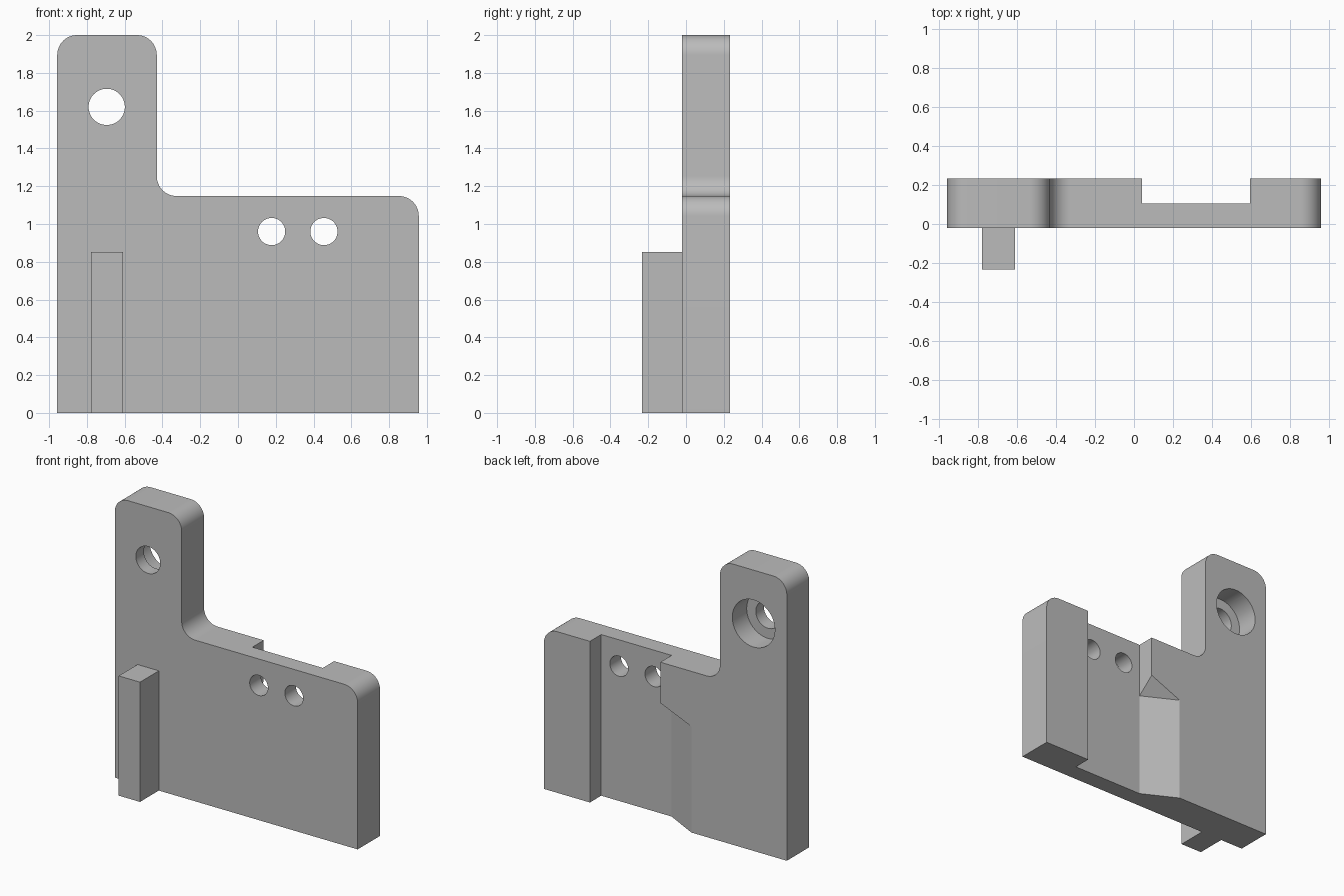
import bpy, bmesh
from math import cos, sin, pi, radians
from mathutils import Vector

cube = bpy.data.objects.get("Cube")
if cube:
    bpy.data.objects.remove(cube, do_unlink=True)

grey = bpy.data.materials.new("neutral grey")
grey.use_nodes = True
grey.diffuse_color = (0.5, 0.5, 0.5, 1)
grey.node_tree.nodes["Principled BSDF"].inputs["Base Color"].default_value = (0.5, 0.5, 0.5, 1)

FRONT, BACK, TAB = -0.02, 0.232, -0.232   # depth levels
LEFT, RIGHT, TOWER = -0.957, 0.957, -0.43  # outline sides
FLOOR = 0.105                              # channel floor depth
R = 0.105                                  # corner radius


def prism(name, base, offset):
    """Solid swept from one polygon to a copy of it moved by offset(point)."""
    bm = bmesh.new()
    a = [bm.verts.new(p) for p in base]
    b = [bm.verts.new(Vector(p) + Vector(offset(p))) for p in base]
    bm.faces.new(a)
    bm.faces.new(b[::-1])
    for i in range(len(a)):
        j = (i + 1) % len(a)
        bm.faces.new((a[i], b[i], b[j], a[j]))
    bmesh.ops.recalc_face_normals(bm, faces=bm.faces)
    mesh = bpy.data.meshes.new(name)
    bm.to_mesh(mesh)
    bm.free()
    obj = bpy.data.objects.new(name, mesh)
    mesh.materials.append(grey)
    bpy.context.collection.objects.link(obj)
    return obj


def box(name, x0, x1, y0, y1, z0, z1):
    base = [(x0, y0, z0), (x1, y0, z0), (x1, y0, z1), (x0, y0, z1)]
    return prism(name, base, lambda p: (0, y1 - y0, 0))


def arc(cx, cz, r, start, end, steps=12):
    angles = [radians(start + (end - start) * i / steps) for i in range(steps + 1)]
    return [(cx + r * cos(a), cz + r * sin(a)) for a in angles]


def cylinder(name, x, z, r, y0, y1):
    base = [(px, y0, pz) for px, pz in arc(x, z, r, 0, 360, 48)[:-1]]
    return prism(name, base, lambda p: (0, y1 - y0, 0))


def cut(target, cutter):
    cutter.hide_render = True
    mod = target.modifiers.new("cut", "BOOLEAN")
    mod.operation = "DIFFERENCE"
    mod.solver = "EXACT"
    mod.object = cutter
    bpy.context.view_layer.objects.active = target
    bpy.ops.object.modifier_apply(modifier=mod.name)
    bpy.data.objects.remove(cutter, do_unlink=True)


# L-shaped plate with rounded upper corners and inner fillet
outline = [(LEFT, 0), (RIGHT, 0)]
outline += arc(RIGHT - R, 1.148 - R, R, 0, 90)
outline += arc(TOWER + R, 1.148 + R, R, 270, 180)
outline += arc(TOWER - R, 2 - R, R, 0, 90)
outline += arc(LEFT + R, 2 - R, R, 90, 180)
plate = prism("bracket_plate", [(x, FRONT, z) for x, z in outline],
              lambda p: (0, BACK - FRONT, 0))

# Vertical channel in the back
cut(plate, box("channel_cutter", 0.04, 0.595, FLOOR, 0.4, -0.2, 1.4))

# Sloped lower side of the channel, capped by a tilted underside
wedge = [(0.04, FLOOR, -0.2), (-0.335, 0.3, -0.2), (0.3, 0.3, -0.2)]
cut(plate, prism("slope_cutter", wedge, lambda p: (
    0, 0, 0.955 + 0.105 * ((p[1] - FLOOR) / 0.13 + (p[0] - 0.04) / 0.25))))

# Counterbored mounting hole and two plain holes
cut(plate, cylinder("mount_hole_cutter", -0.695, 1.62, 0.096, -0.3, 0.4))
cut(plate, cylinder("counterbore_cutter", -0.695, 1.62, 0.168, 0.07, 0.4))
for x in (0.178, 0.455):
    cut(plate, cylinder("small_hole_cutter", x, 0.96, 0.072, -0.3, 0.4))

# Rectangular rail on the front
box("front_rail", -0.778, -0.61, TAB, FRONT, 0, 0.853)

# Smooth the rounded surfaces, keep the edges sharp
bpy.ops.object.select_all(action="DESELECT")
plate.select_set(True)
bpy.context.view_layer.objects.active = plate
bpy.ops.object.shade_smooth_by_angle(angle=radians(25))
